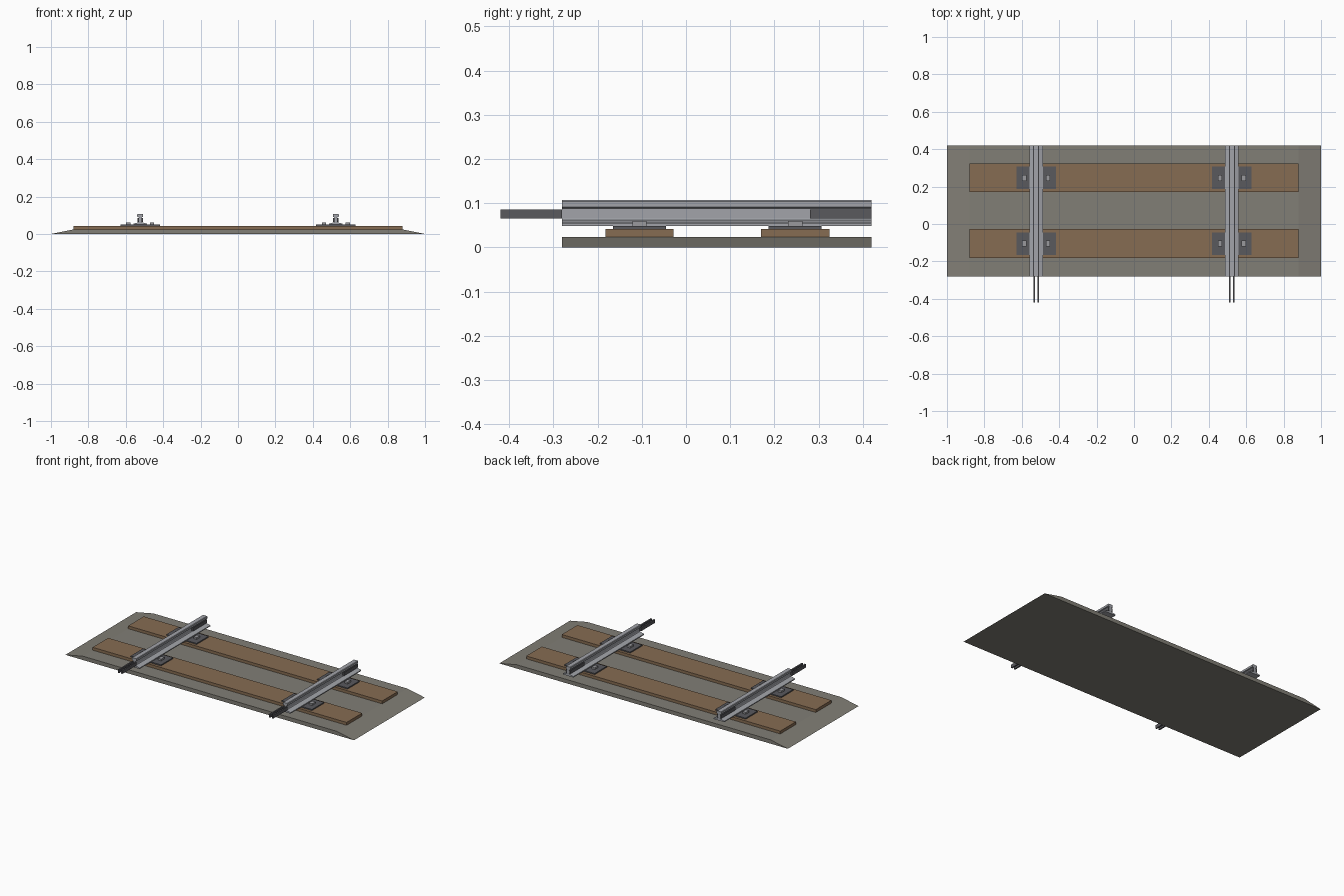
import bpy

cube = bpy.data.objects.get("Cube")
if cube:
    bpy.data.objects.remove(cube, do_unlink=True)


def material(name, color):
    m = bpy.data.materials.new(name)
    m.use_nodes = True
    m.diffuse_color = (*color, 1)
    m.node_tree.nodes["Principled BSDF"].inputs["Base Color"].default_value = (*color, 1)
    return m


gravel = material("grey gravel", (0.22, 0.21, 0.18))
wood = material("brown wood", (0.24, 0.15, 0.085))
steel = material("light steel", (0.36, 0.37, 0.40))
iron = material("dark iron", (0.10, 0.10, 0.11))
bolt_metal = material("bolt metal", (0.32, 0.32, 0.34))


def extrude(name, profile, y0, y1, mat, x=0):
    """Extrude an x-z outline along y."""
    n = len(profile)
    verts = [(x + px, y, pz) for y in (y0, y1) for px, pz in profile]
    faces = [tuple(range(n)), tuple(reversed(range(n, 2 * n)))]
    faces += [(i, i + n, (i + 1) % n + n, (i + 1) % n) for i in range(n)]
    mesh = bpy.data.meshes.new(name)
    mesh.from_pydata(verts, [], faces)
    mesh.materials.append(mat)
    obj = bpy.data.objects.new(name, mesh)
    bpy.context.collection.objects.link(obj)
    return obj


def box(name, x0, x1, y0, y1, z0, z1, mat):
    return extrude(name, [(x0, z0), (x1, z0), (x1, z1), (x0, z1)], y0, y1, mat)


def mirrored(half):
    """Close a right-hand outline with its mirror image."""
    return half + [(-x, z) for x, z in reversed(half)]


FRONT, BACK = -0.28, 0.42
SLEEPER_Y = (-0.105, 0.247)
GAUGE = 0.523

# Ballast bed with sloping ends
extrude("ballast_bed", mirrored([(1, 0), (0.88, 0.024)]), FRONT, BACK, gravel)

# Sleepers
for label, y in zip(("front", "back"), SLEEPER_Y):
    box(f"{label}_sleeper", -0.88, 0.88, y - 0.077, y + 0.077, 0.012, 0.042, wood)

# Rail outline: foot, web and head
rail_half = [(0.037, 0.049), (0.037, 0.055), (0.008, 0.062), (0.006, 0.066),
             (0.006, 0.088), (0.016, 0.092), (0.016, 0.104), (0.013, 0.107)]

for side, s in (("left", 1), ("right", -1)):
    cx = s * GAUGE
    extrude(f"{side}_rail", mirrored(rail_half), FRONT, BACK, steel, cx)

    # Base plates and bolts
    for label, y in zip(("front", "back"), SLEEPER_Y):
        box(f"{side}_{label}_base_plate", cx - 0.105, cx + 0.105,
            y - 0.06, y + 0.06, 0.042, 0.049, iron)
        for place, d in (("inner", -s), ("outer", s)):
            bx = cx + d * 0.064
            box(f"{side}_{label}_{place}_bolt", bx - 0.011, bx + 0.011,
                y - 0.016, y + 0.016, 0.049, 0.06, bolt_metal)

    # Joint bars either side of the web, reaching past the front end
    for place, d in (("inner", -s), ("outer", s)):
        x0, x1 = sorted((cx + d * 0.006, cx + d * 0.015))
        box(f"{side}_{place}_front_joint_bar", x0, x1, -0.42, FRONT, 0.065, 0.086, iron)
        box(f"{side}_{place}_back_joint_bar", x0, x1, 0.28, BACK, 0.065, 0.086, iron)
